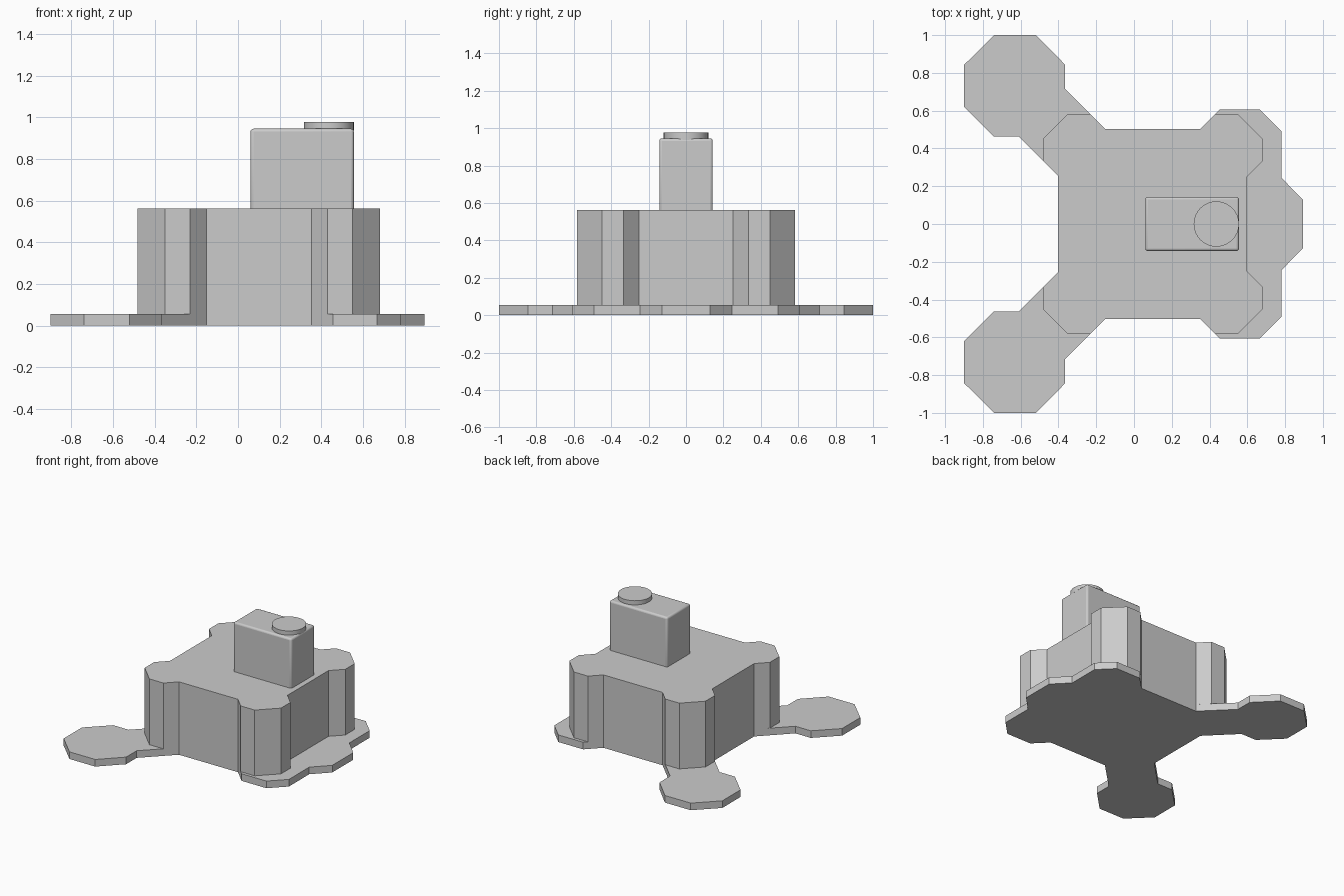
import bpy
import bmesh

if "Cube" in bpy.data.objects:
    bpy.data.objects.remove(bpy.data.objects["Cube"])


def slab(name, half, z0, z1):
    """Extrude a half outline (y > 0) mirrored across the x axis."""
    outline = half + [(x, -y) for x, y in reversed(half)]
    bm = bmesh.new()
    face = bm.faces.new([bm.verts.new((x, y, z0)) for x, y in outline])
    ext = bmesh.ops.extrude_face_region(bm, geom=[face], use_keep_orig=True)
    top = [v for v in ext["geom"] if isinstance(v, bmesh.types.BMVert)]
    bmesh.ops.translate(bm, verts=top, vec=(0, 0, z1 - z0))
    bmesh.ops.recalc_face_normals(bm, faces=bm.faces[:])
    mesh = bpy.data.meshes.new(name)
    bm.to_mesh(mesh)
    bm.free()
    obj = bpy.data.objects.new(name, mesh)
    bpy.context.collection.objects.link(obj)
    return obj


# Thin base plate with two octagonal feet and a stepped nose
slab("base_plate", [
    (0.895, 0.128), (0.78, 0.245), (0.78, 0.493), (0.667, 0.606), (0.455, 0.606),
    (0.352, 0.503), (-0.152, 0.503), (-0.365, 0.715), (-0.365, 0.844),
    (-0.52, 1.0), (-0.74, 1.0), (-0.9, 0.842), (-0.9, 0.62), (-0.742, 0.463),
    (-0.61, 0.463), (-0.403, 0.255)], 0, 0.055)

# Main body with chamfered corner pillars
slab("body", [
    (0.598, 0.25), (0.682, 0.335), (0.682, 0.45), (0.55, 0.582), (0.43, 0.582),
    (0.352, 0.503), (-0.152, 0.503), (-0.23, 0.582), (-0.35, 0.582),
    (-0.482, 0.45), (-0.482, 0.335), (-0.403, 0.255)], 0.055, 0.563)

# Upper block with softened edges
bpy.ops.mesh.primitive_cube_add(size=1, location=(0.308, 0, 0.7425))
block = bpy.context.object
block.name = "upper_block"
block.scale = (0.496, 0.286, 0.405)
bpy.ops.object.transform_apply(location=False, rotation=False, scale=True)
bevel = block.modifiers.new("soft_edges", "BEVEL")
bevel.width = 0.014
bevel.segments = 3
bpy.ops.object.shade_smooth_by_angle()

# Round cap on the block
bpy.ops.mesh.primitive_cylinder_add(vertices=32, radius=0.12, depth=0.04,
                                    location=(0.436, 0, 0.957))
bpy.context.object.name = "round_cap"
bpy.ops.object.shade_smooth_by_angle()
